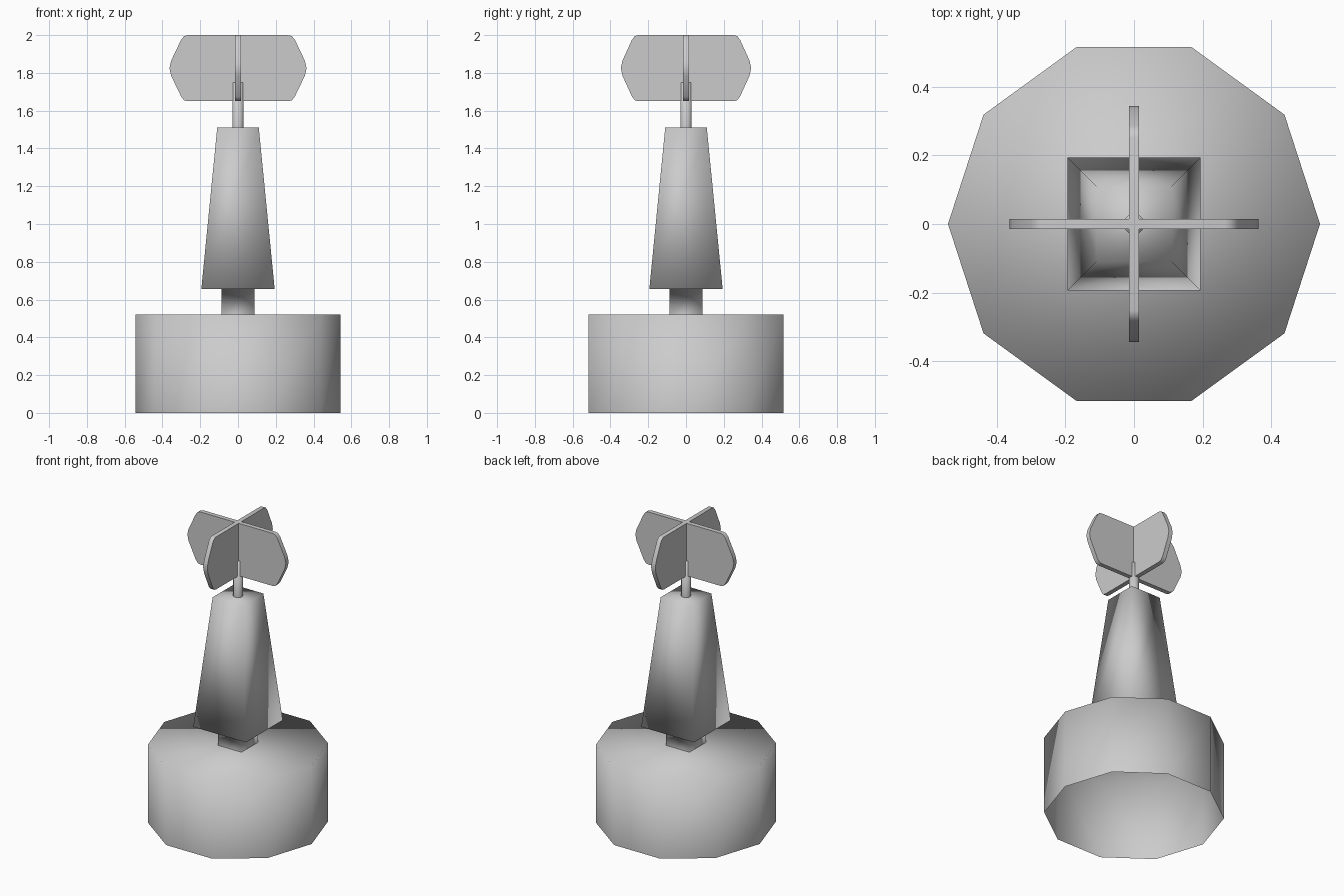
import bpy, bmesh, math

if "Cube" in bpy.data.objects:
    bpy.data.objects.remove(bpy.data.objects["Cube"])


def make_object(name, bm, angle=None):
    bmesh.ops.recalc_face_normals(bm, faces=bm.faces)
    mesh = bpy.data.meshes.new(name)
    bm.to_mesh(mesh)
    bm.free()
    obj = bpy.data.objects.new(name, mesh)
    bpy.context.collection.objects.link(obj)
    for o in bpy.context.selected_objects:
        o.select_set(False)
    obj.select_set(True)
    bpy.context.view_layer.objects.active = obj
    if angle is None:
        bpy.ops.object.shade_smooth()
    else:
        bpy.ops.object.shade_smooth_by_angle(angle=math.radians(angle))
    return obj


def stacked_rings(name, sides, rings, turn=0.0, cap_top=True, angle=None):
    """Loft regular polygons given as (corner radius, height)."""
    bm = bmesh.new()
    loops = []
    for r, z in rings:
        loops.append([bm.verts.new((r * math.cos(turn + math.tau * i / sides),
                                    r * math.sin(turn + math.tau * i / sides), z))
                      for i in range(sides)])
    for a, b in zip(loops, loops[1:]):
        for i in range(sides):
            j = (i + 1) % sides
            bm.faces.new((a[i], a[j], b[j], b[i]))
    if cap_top:
        bm.faces.new(loops[-1])
    obj = make_object(name, bm, angle)
    # open shells: make sure the cap faces up
    if cap_top and obj.data.polygons[-1].normal.z < 0:
        obj.data.flip_normals()
    return obj


def vane(name, half_length, along_y):
    """Upright hexagonal plate with softened corners."""
    quarter = [(0.73, 0.175), (0.785, 0.17), (0.83, 0.15), (0.975, 0.04), (1.0, 0.0)]
    right = quarter + [(x, -z) for x, z in reversed(quarter[:-1])]
    outline = right + [(-x, z) for x, z in reversed(right)]
    bm = bmesh.new()
    t = 0.015
    verts = []
    for u, z in outline:
        u *= half_length
        verts.append(bm.verts.new((-t, u, 1.825 + z) if along_y else (u, -t, 1.825 + z)))
    face = bm.faces.new(verts)
    ext = bmesh.ops.extrude_face_region(bm, geom=[face])
    moved = [g for g in ext["geom"] if isinstance(g, bmesh.types.BMVert)]
    bmesh.ops.translate(bm, verts=moved, vec=(2 * t, 0, 0) if along_y else (0, 2 * t, 0))
    return make_object(name, bm, 50)


S = math.sqrt(2)

# Ten-sided float, open underneath
stacked_rings("float_base", 10, [(0.543, 0.0), (0.543, 0.522)])

# Square neck running into the tapered tower
stacked_rings("tower", 4,
              [(0.087 * S, 0.522), (0.087 * S, 0.657), (0.194 * S, 0.657), (0.11 * S, 1.51)],
              turn=math.pi / 4)

# Short pole
stacked_rings("pole", 8, [(0.032, 1.50), (0.032, 1.75)], turn=math.pi / 8)

# Crossed topmark plates
vane("topmark_plate_x", 0.363, False)
vane("topmark_plate_y", 0.345, True)
